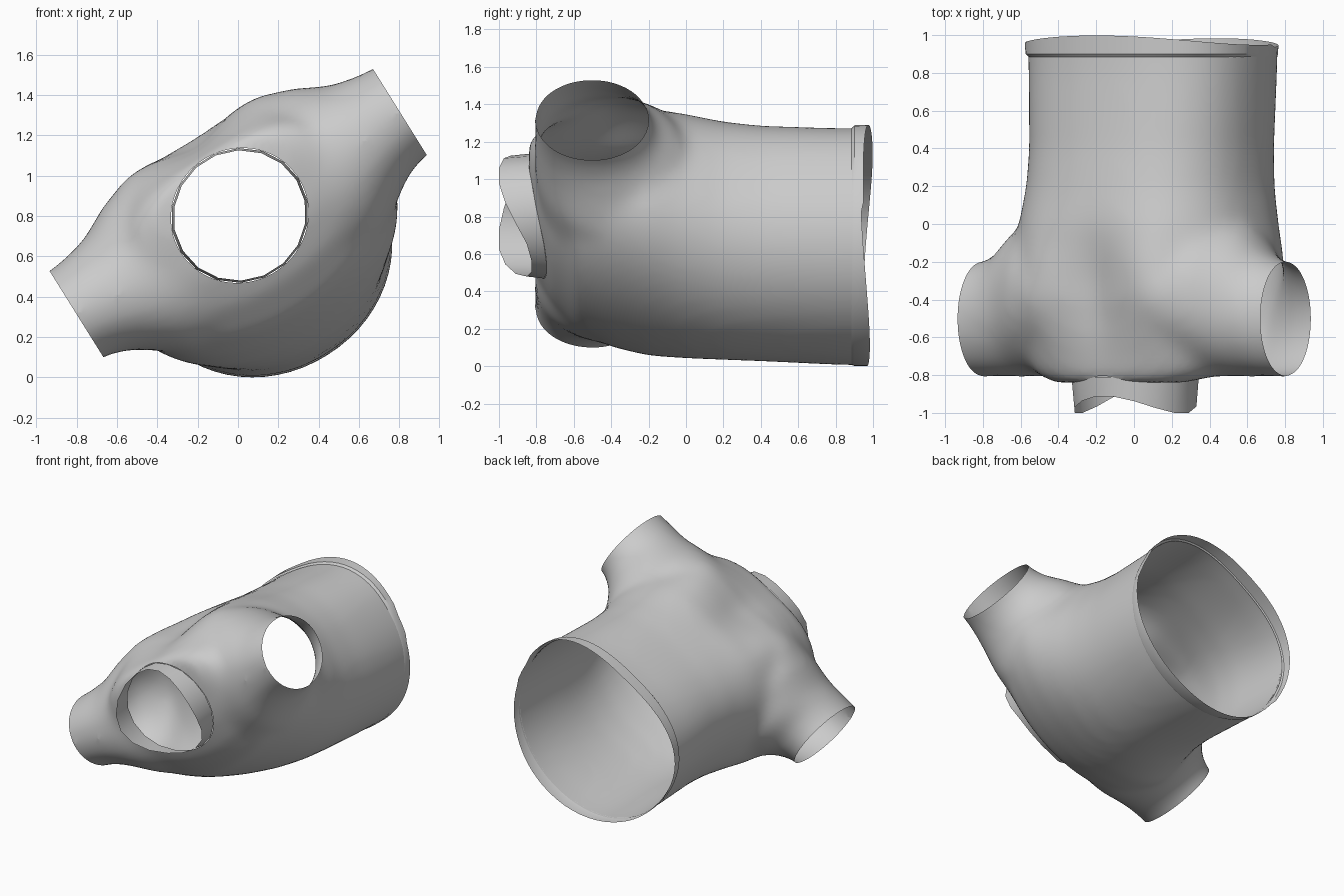
import bpy, bmesh, math
from mathutils import Matrix, Vector
from mathutils.bvhtree import BVHTree

if "Cube" in bpy.data.objects:
    bpy.data.objects.remove(bpy.data.objects["Cube"])

# Garment is symmetric in a local frame (u = sleeve axis, y, v), rolled about y
PLACE = Matrix.Translation((0.08, 0, 0.68)) @ Matrix.Rotation(math.radians(-32), 4, 'Y')
TAU = math.tau


def loft(name, rings, closed=True):
    bm = bmesh.new()
    rows = [[bm.verts.new(p) for p in r] for r in rings]
    n = len(rows[0])
    for r0, r1 in zip(rows, rows[1:]):
        for i in range(n):
            bm.faces.new((r0[i], r0[(i + 1) % n], r1[(i + 1) % n], r1[i]))
    if closed:
        bm.faces.new(rows[0])
        bm.faces.new(rows[-1])
    bmesh.ops.recalc_face_normals(bm, faces=bm.faces)
    me = bpy.data.meshes.new(name)
    bm.to_mesh(me)
    bm.free()
    ob = bpy.data.objects.new(name, me)
    bpy.context.collection.objects.link(ob)
    return ob


def torso_ring(y, a, low, up, vc=-0.05, count=64):
    """Round underside (depth low), squarer upper side (depth up)."""
    ring = []
    for i in range(count):
        t = TAU * i / count
        c, s = math.cos(t), math.sin(t)
        n, b = (2.5, up) if s > 0 else (2.05, low)
        ring.append((a * math.copysign(abs(c) ** (2 / n), c), y,
                     vc + b * math.copysign(abs(s) ** (2 / n), s)))
    return ring


def sleeve_ring(u, ry, rz, yc, vc, count=48):
    return [(u, yc + ry * math.cos(TAU * i / count), vc + rz * math.sin(TAU * i / count))
            for i in range(count)]


# Torso: y, half width, depth below, depth above, depth centre
torso = loft("shirt_body", [torso_ring(*s) for s in (
    (-0.84, 0.40, 0.12, 0.19, 0.27), (-0.80, 0.53, 0.27, 0.29, 0.19),
    (-0.72, 0.62, 0.36, 0.39, 0.11), (-0.58, 0.69, 0.46, 0.50, 0.04),
    (-0.40, 0.75, 0.485, 0.59, -0.01), (-0.20, 0.745, 0.51, 0.64), (0.0, 0.69, 0.56, 0.64),
    (0.2, 0.65, 0.59, 0.61), (0.4, 0.64, 0.605, 0.585), (0.8, 0.655, 0.625, 0.56),
    (1.1, 0.665, 0.63, 0.555))])

# Sleeves: u, half length, half depth, centres; mirrored
half = [(1.1, .30, .25, -.505, .15), (0.93, .305, .253, -.505, .15), (0.82, .33, .28, -.48, .14),
        (0.72, .39, .325, -.42, .12), (0.55, .44, .43, -.37, .10), (0.35, .42, .47, -.37, .08)]
rings = [sleeve_ring(-u, *r) for u, *r in half] + [sleeve_ring(0, .34, .42, -.35, .05)]
rings += [sleeve_ring(*r) for r in reversed(half)]
sleeves = loft("sleeve_helper", rings)

# Fuse and soften
m = torso.modifiers.new("union", 'BOOLEAN')
m.operation, m.object, m.solver = 'UNION', sleeves, 'EXACT'
m = torso.modifiers.new("remesh", 'REMESH')
m.mode, m.voxel_size = 'VOXEL', 0.03
m = torso.modifiers.new("soften", 'SMOOTH')
m.factor, m.iterations = 0.5, 22
dg = bpy.context.evaluated_depsgraph_get()
bm = bmesh.new()
bm.from_object(torso, dg)
torso.modifiers.clear()
bpy.data.objects.remove(sleeves)

# Shoulder blades with a shallow groove between them
for vert in bm.verts:
    u, y, v = vert.co
    w = math.exp(-((y + 0.35) / 0.3) ** 2) * min(1, max(0, (v - 0.2) / 0.25))
    vert.co.z += w * (0.04 * math.exp(-((abs(u) - 0.36) / 0.15) ** 2) - 0.045 * math.exp(-(u / 0.15) ** 2))

# Open the cuffs and hem
for co, no in (((.945, 0, 0), (1, 0, 0)), ((-.945, 0, 0), (-1, 0, 0)), ((0, .90, 0), (0, 1, 0))):
    bmesh.ops.bisect_plane(bm, geom=bm.verts[:] + bm.edges[:] + bm.faces[:], dist=1e-5,
                           plane_co=co, plane_no=no, clear_outer=True)

# Neck outline, projected on the shoulders
NU, NV, NC = 0.345, 0.33, 0.135
tree = BVHTree.FromBMesh(bm)


def front_y(u, v):
    return tree.ray_cast(Vector((u, -3, v)), Vector((0, 1, 0)))[0].y


def rad(co):
    return math.hypot(co.x / NU, (co.z - NC) / NV)


neck, tip = [], []
for i in range(18):
    t = TAU * i / 18
    c, s = math.cos(t), math.sin(t)
    u, v = NU * c, NC + NV * s
    y = front_y(u, v)
    neck.append((u, y, v))
    # Collar stands highest at the neck sides
    top = min(-0.86 - 0.14 * c * c - 0.05 * s, y - 0.08)
    tip.append((u * 0.96, max(-1.0, top), NC + NV * s * 0.97))

dead = [f for f in bm.faces if f.calc_center_median().y < -0.4 and rad(f.calc_center_median()) < 1]
bmesh.ops.delete(bm, geom=dead, context='FACES')
for vert in bm.verts:
    if vert.is_boundary and vert.co.y < -0.5 and abs(vert.co.x) < 0.6:
        r = rad(vert.co)
        vert.co.x /= r
        vert.co.z = NC + (vert.co.z - NC) / r
        vert.co.y = front_y(vert.co.x, vert.co.z)
bm.to_mesh(torso.data)
bm.free()
collar = loft("collar", [neck, tip], closed=False)

# Hem band: flush below, slightly flared above, rim dipping at the sides
hem = []
for y, flare in ((0.885, 0.0), (0.90, 0.025), (0.998, 0.03)):
    ring = []
    for u, _, v in torso_ring(0, 0.655, 0.625, 0.56):
        k = 1 + flare * (1 if v > -0.05 else 0.35)
        drop = 0.05 * (u / 0.655) ** 2 + (0.015 if v < -0.2 else 0) if y > 0.95 else 0
        ring.append((u * k, y - drop, v * k))
    hem.append(ring)
band = loft("hem_band", hem, closed=False)

# Roll into place, stand on the ground
parts = (torso, collar, band)
for ob in parts:
    ob.data.transform(PLACE)
low = min(v.co.z for ob in parts for v in ob.data.vertices)
for ob in parts:
    ob.data.transform(Matrix.Translation((0, 0, -low)))
    bpy.ops.object.select_all(action='DESELECT')
    ob.select_set(True)
    bpy.context.view_layer.objects.active = ob
    bpy.ops.object.shade_smooth_by_angle(angle=math.radians(35))
